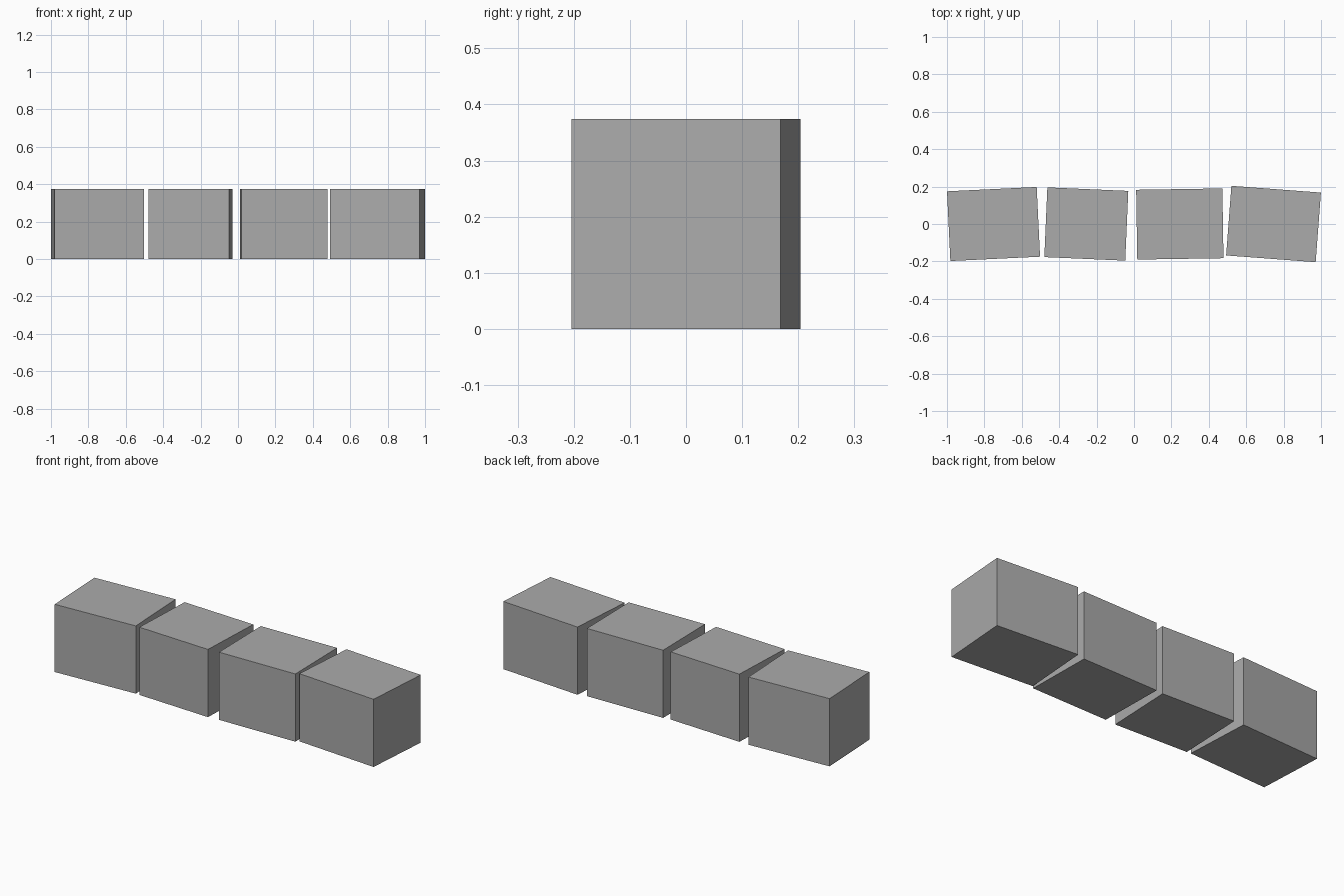
import bpy
from math import radians

cube = bpy.data.objects.get("Cube")
if cube:
    bpy.data.objects.remove(cube, do_unlink=True)

DEPTH = 0.373
HEIGHT = 0.374

# Plain grey stone
stone = bpy.data.materials.new("grey_stone")
stone.use_nodes = True
grey = (0.41, 0.41, 0.41, 1.0)
stone.diffuse_color = grey
stone.node_tree.nodes["Principled BSDF"].inputs["Base Color"].default_value = grey


def add_block(name, x, width, turn):
    """A box standing on the ground, turned a little about its upright axis."""
    bpy.ops.mesh.primitive_cube_add(size=1, location=(x, 0, HEIGHT / 2),
                                    rotation=(0, 0, radians(turn)))
    block = bpy.context.object
    block.name = name
    block.scale = (width, DEPTH, HEIGHT)
    block.data.materials.append(stone)


# Row of four loosely laid blocks: name, centre x, width, turn in degrees
for spec in (("right_outer_block", -0.751, 0.48, 2.75),
             ("right_inner_block", -0.255, 0.433, -2.5),
             ("left_inner_block", 0.245, 0.461, 0.9),
             ("left_outer_block", 0.746, 0.48, -4.3)):
    add_block(*spec)
